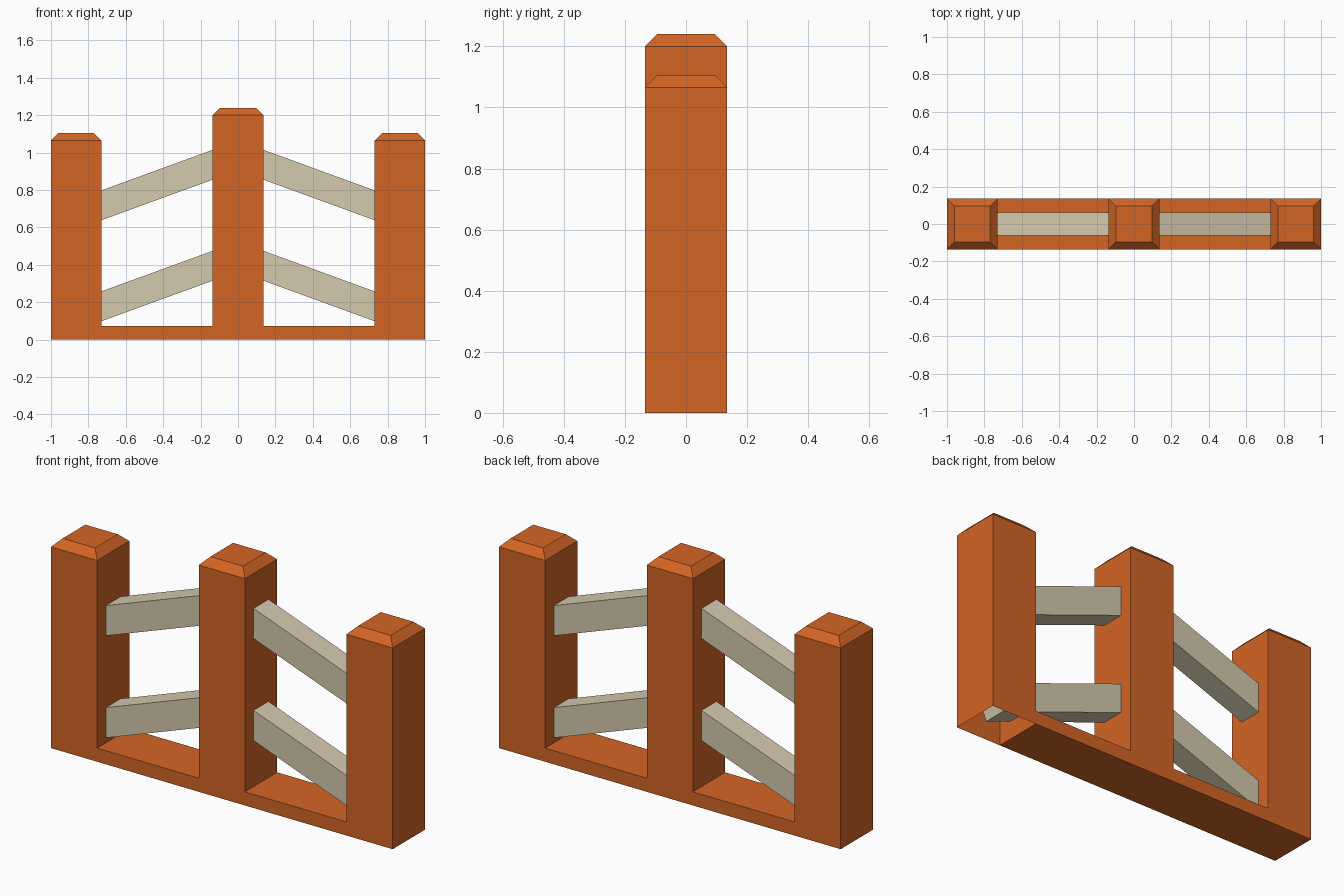
import bpy, bmesh, math
from mathutils import Matrix

if "Cube" in bpy.data.objects:
    bpy.data.objects.remove(bpy.data.objects["Cube"])


def material(name, rgb):
    m = bpy.data.materials.new(name)
    m.diffuse_color = (*rgb, 1)
    m.use_nodes = True
    m.node_tree.nodes["Principled BSDF"].inputs["Base Color"].default_value = m.diffuse_color
    return m


ORANGE = material("orange_paint", (0.65, 0.13, 0.018))
CREAM = material("pale_cream", (0.66, 0.59, 0.42))

HALF = 0.135      # half width of a post
BEVEL = 0.04      # chamfer of the post cap


def finish(bm, name, mat):
    mesh = bpy.data.meshes.new(name)
    bm.to_mesh(mesh)
    bm.free()
    mesh.materials.append(mat)
    obj = bpy.data.objects.new(name, mesh)
    bpy.context.collection.objects.link(obj)
    return obj


def box(name, centre, size, mat, tilt=0.0):
    bm = bmesh.new()
    m = (Matrix.Translation(centre) @ Matrix.Rotation(tilt, 4, 'Y')
         @ Matrix.Diagonal((*size, 1)))
    bmesh.ops.create_cube(bm, size=1, matrix=m)
    return finish(bm, name, mat)


def post(name, x, shoulder):
    # Square rings stacked upward, open underneath, with a chamfered cap
    bm = bmesh.new()
    rings = []
    for z, r in ((0, HALF), (shoulder, HALF), (shoulder + BEVEL, HALF - BEVEL)):
        rings.append([bm.verts.new((x + sx * r, sy * r, z))
                      for sx, sy in ((-1, -1), (1, -1), (1, 1), (-1, 1))])
    for low, high in zip(rings, rings[1:]):
        for i in range(4):
            j = (i + 1) % 4
            bm.faces.new((low[i], low[j], high[j], high[i]))
    bm.faces.new(rings[-1])
    return finish(bm, name, ORANGE)


# Posts
post("left_post", -1 + HALF, 1.065)
post("middle_post", 0, 1.2)
post("right_post", 1 - HALF, 1.065)

# Base sill, running from the outer left side to the right post
box("base_sill", (-HALF, 0, 0.036), (2 - 2 * HALF, 2 * HALF, 0.072), ORANGE)

# Sloping rails, ends buried in the posts
for side, label in ((-1, "left"), (1, "right")):
    for z, level in ((0.287, "lower"), (0.827, "upper")):
        box(f"{label}_{level}_rail", (side * 0.4325, 0, z),
            (1.0, 0.125, 0.15), CREAM, side * math.radians(20))
